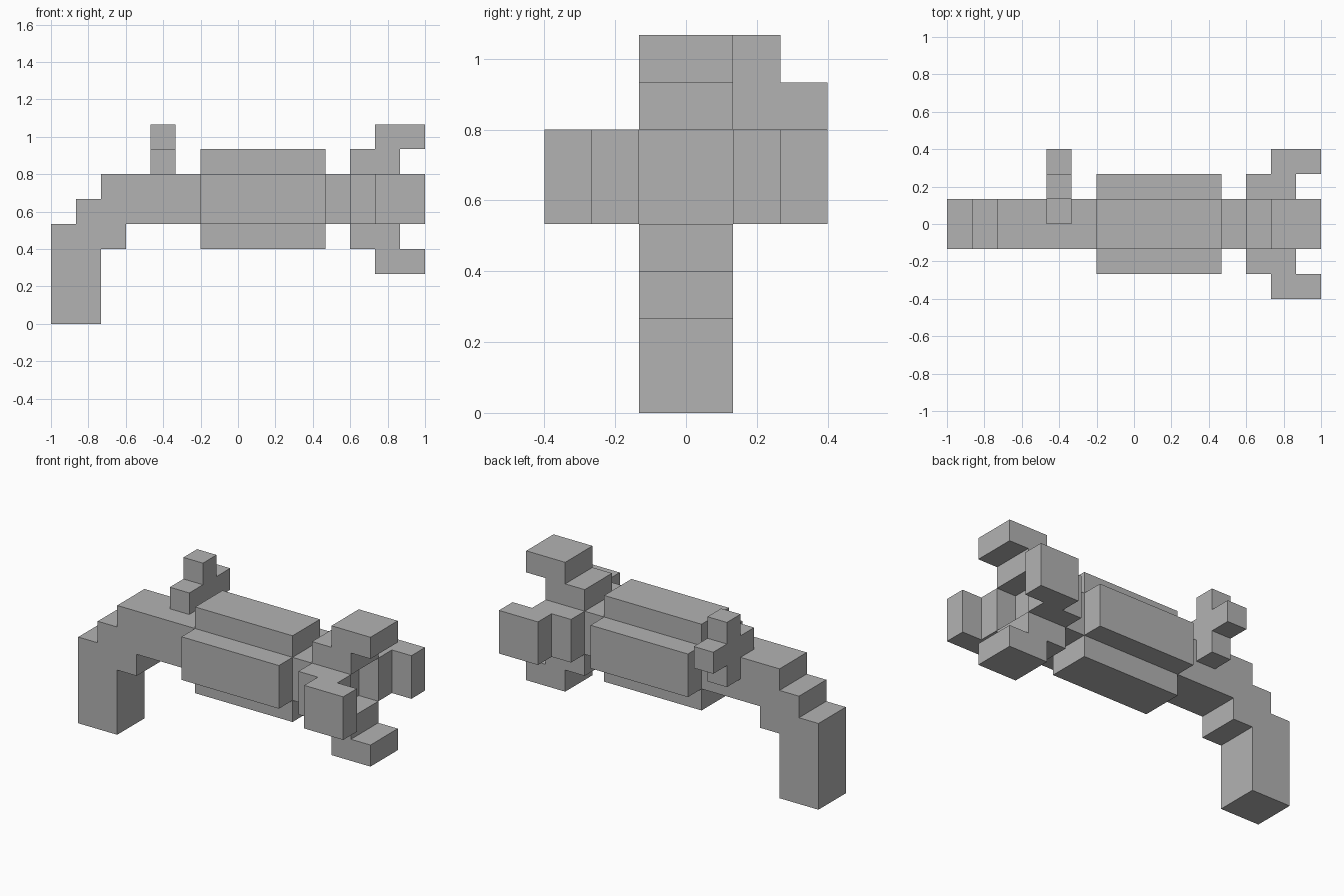
import bpy, bmesh
from math import pi
from mathutils import Matrix, Vector

cube = bpy.data.objects.get("Cube")
if cube:
    bpy.data.objects.remove(cube, do_unlink=True)

U = 2 / 15      # one block of the model
AXIS = 5        # barrel axis height, in blocks

grey = bpy.data.materials.new("plain grey")
grey.use_nodes = True
grey.diffuse_color = (0.45, 0.45, 0.45, 1)
grey.node_tree.nodes["Principled BSDF"].inputs["Base Color"].default_value = grey.diffuse_color


def prism(name, points, place, start, end, turn=0):
    """Extrude a profile from start to end; place(a, b, depth) gives x, y, z in blocks.
    The result is turned about the barrel axis."""
    bm = bmesh.new()
    face = bm.faces.new([bm.verts.new(place(a, b, start)) for a, b in points])
    moved = bmesh.ops.extrude_face_region(bm, geom=[face], use_keep_orig=True)["geom"]
    shift = Vector(place(0, 0, end)) - Vector(place(0, 0, start))
    bmesh.ops.translate(bm, vec=shift, verts=[v for v in moved if isinstance(v, bmesh.types.BMVert)])
    bmesh.ops.rotate(bm, verts=bm.verts, cent=(0, 0, AXIS), matrix=Matrix.Rotation(turn, 3, 'X'))
    bmesh.ops.scale(bm, verts=bm.verts, vec=(U, U, U))
    bmesh.ops.recalc_face_normals(bm, faces=bm.faces)
    mesh = bpy.data.meshes.new(name)
    bm.to_mesh(mesh)
    bm.free()
    mesh.materials.append(grey)
    obj = bpy.data.objects.new(name, mesh)
    bpy.context.collection.objects.link(obj)
    return obj


def side(a, b, d):      # profile seen from the front, extruded in y
    return (a, d, b)


def section(a, b, d):   # cross-section seen along the barrel, extruded in x
    return (d, a, b)


def plus(ca, cb, inner, outer):
    """Outline of a plus sign."""
    quarter = [(outer, -inner), (outer, inner), (inner, inner)]
    points = []
    for _ in range(4):
        points += [(ca + a, cb + b) for a, b in quarter]
        quarter = [(-b, a) for a, b in quarter]
    return points


# Stepped grip running into the barrel
prism("grip_and_barrel",
      [(-7.5, 0), (-5.5, 0), (-5.5, 3), (-4.5, 3), (-4.5, 4), (5.5, 4),
       (5.5, 6), (-5.5, 6), (-5.5, 5), (-6.5, 5), (-6.5, 4), (-7.5, 4)],
      side, -1, 1)

# Thick plus-shaped chamber around the barrel
prism("chamber", plus(0, AXIS, 1, 2), section, -1.5, 3.5)

# Four stepped prongs around the muzzle
prong = [(4.5, 6), (6.5, 6), (6.5, 7), (7.5, 7), (7.5, 8), (5.5, 8), (5.5, 7), (4.5, 7)]
for i, where in enumerate(("top", "right", "bottom", "left")):
    prism(f"muzzle_prong_{where}", prong, side, -1, 1, turn=i * pi / 2)

# Small plus-shaped handle on the back side of the barrel
prism("side_handle", plus(1.5, 6.5, 0.5, 1.5), section, -3.5, -2.5)
